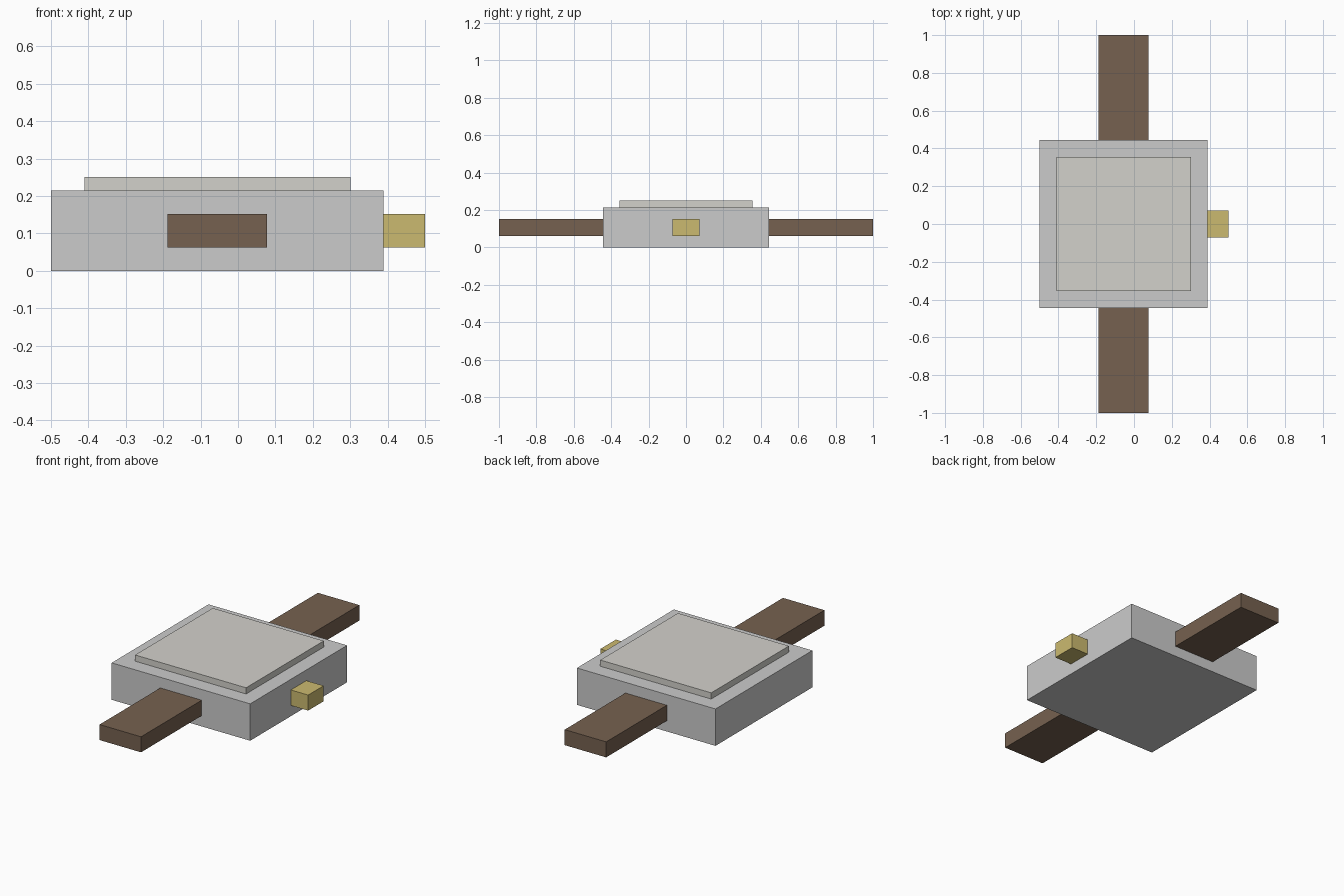
import bpy

if "Cube" in bpy.data.objects:
    bpy.data.objects.remove(bpy.data.objects["Cube"])


def material(name, rgb):
    m = bpy.data.materials.new(name)
    m.diffuse_color = (*rgb, 1)
    m.use_nodes = True
    m.node_tree.nodes["Principled BSDF"].inputs["Base Color"].default_value = m.diffuse_color
    return m


def box(name, x, y, z, mat=None):
    """Box spanning the given (min, max) range on each axis."""
    spans = (x, y, z)
    bpy.ops.mesh.primitive_cube_add(size=1, location=[(a + b) / 2 for a, b in spans])
    ob = bpy.context.object
    ob.name = name
    ob.scale = [b - a for a, b in spans]
    bpy.ops.object.transform_apply(location=False, rotation=False, scale=True)
    if mat:
        ob.data.materials.append(mat)
    return ob


leather = material("leather", (0.18, 0.12, 0.08))
brass = material("brass", (0.60, 0.49, 0.16))
pale = material("pale_face", (0.65, 0.64, 0.60))

# Watch case and raised dial
box("case", (-0.5, 0.389), (-0.444, 0.444), (0, 0.214))
box("dial", (-0.411, 0.301), (-0.356, 0.356), (0.214, 0.25), pale)

# Winding crown on the right side
box("crown", (0.389, 0.5), (-0.071, 0.071), (0.062, 0.152), brass)

# Two straps, front and back
for side, y in (("front", (-1, -0.444)), ("back", (0.444, 1))):
    box(side + "_strap", (-0.188, 0.078), y, (0.062, 0.152), leather)
